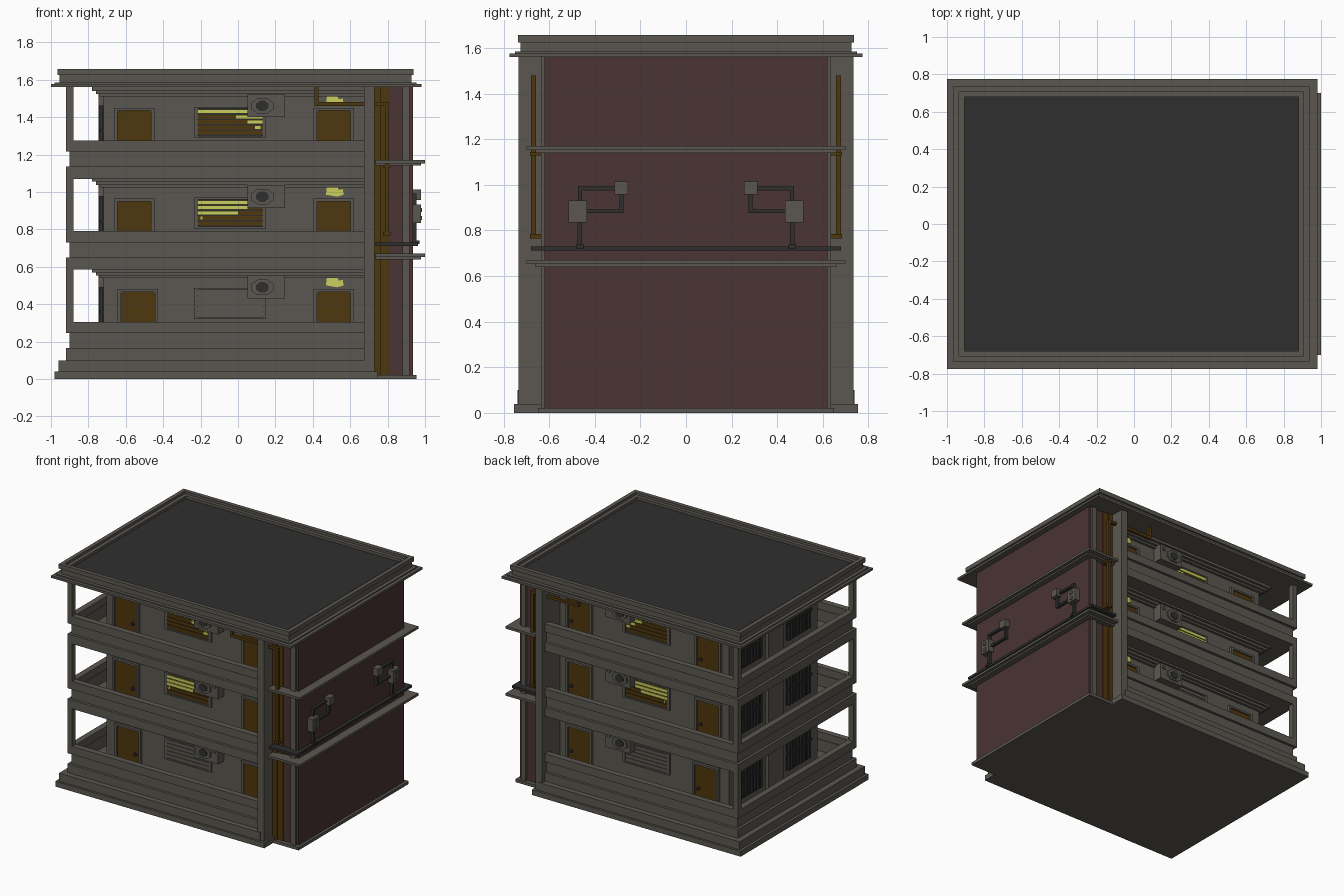
import bpy, bmesh, math

if "Cube" in bpy.data.objects:
    bpy.data.objects.remove(bpy.data.objects["Cube"])

def mat(name, c):
    m = bpy.data.materials.new(name)
    m.diffuse_color = (*c, 1)
    m.use_nodes = True
    m.node_tree.nodes["Principled BSDF"].inputs["Base Color"].default_value = m.diffuse_color
    return m

CONCRETE = mat("concrete_grey", (.105, .097, .082))
BRICK = mat("brick_red", (.070, .034, .034))
WOOD = mat("brown_wood", (.078, .038, .004))
DARK = mat("dark_grey", (.028, .028, .028))
GLOW = mat("lit_yellow", (.60, .62, .11))


def finish(name, bm, m):
    bmesh.ops.recalc_face_normals(bm, faces=bm.faces)
    me = bpy.data.meshes.new(name)
    bm.to_mesh(me)
    bm.free()
    me.materials.append(m)
    ob = bpy.data.objects.new(name, me)
    bpy.context.collection.objects.link(ob)
    return ob


def boxes(name, m, *specs, mirror=False):
    """Each spec is x0, x1, y0, y1, z0, z1; mirror repeats it across y."""
    bm = bmesh.new()
    for x0, x1, y0, y1, z0, z1 in specs:
        for s in ((1, -1) if mirror else (1,)):
            vs = bmesh.ops.create_cube(bm, size=1)["verts"]
            for v in vs:
                v.co.x = (x0 + x1) / 2 + v.co.x * (x1 - x0)
                v.co.y = s * (y0 + y1) / 2 + v.co.y * (y1 - y0)
                v.co.z = (z0 + z1) / 2 + v.co.z * (z1 - z0)
    return finish(name, bm, m)


def plate(name, m, outline, y0, y1):
    """Extrude an (x, z) outline between y0 and y1 on the front and back."""
    bm = bmesh.new()
    for s in (-1, 1):
        f = bm.faces.new([bm.verts.new((x, s * y0, z)) for x, z in outline])
        r = bmesh.ops.extrude_face_region(bm, geom=[f])
        for v in r["geom"]:
            if isinstance(v, bmesh.types.BMVert):
                v.co.y = s * y1
    return finish(name, bm, m)


def ngon(x, z, r, n=8, rz=None):
    rz = rz or r
    return [(x + r * math.cos(math.tau * (i + .5) / n),
             z + rz * math.sin(math.tau * (i + .5) / n)) for i in range(n)]


W = .52      # front and back wall of the core
FIN = .675   # inner side of the end fin

# Stepped base
boxes("base_steps", CONCRETE,
      (-.98, .745, -.755, .755, 0, .04), (-.96, .70, -.74, .74, .04, .10),
      (-.92, .70, -.70, .70, .10, .165))
# Core walls
boxes("core", CONCRETE, (-.72, .73, -W, W, .16, 1.57))
# End fins
boxes("end_fin", CONCRETE, (FIN, .73, W - .02, .735, .03, 1.57), mirror=True)


def wrap(name, out_x, out_y, t, z0, z1, m=CONCRETE):
    """U-shaped wall around front, left and back."""
    boxes(name, m, (-out_x, -out_x + t, -out_y, out_y, z0, z1),
          (-out_x + t, FIN + .01, out_y - t, out_y, z0, z1),
          (-out_x + t, FIN + .01, -out_y, -out_y + t, z0, z1))


for i in range(3):
    d = .485 * i
    top = .595 + d      # ceiling of this storey
    # Balcony parapet and top rail
    wrap(f"balcony_wall_{i}", .90, .68, .03, .155 + d, .25 + d)
    wrap(f"balcony_rail_{i}", .92, .70, .045, .245 + d, .305 + d)
    # Slab over the storey
    if i < 2:
        boxes(f"slab_{i}", CONCRETE, (-.92, .70, -.70, .70, top - .01, .65 + d))
    # Corner posts
    boxes(f"corner_post_{i}", CONCRETE, (-.92, -.88, .66, .70, .30 + d, top + .01), mirror=True)
    # Ceiling moulding
    boxes(f"ceiling_moulding_{i}", CONCRETE,
          (-.78, .68, -W - .06, W + .06, top - .025, top + .005),
          (-.76, .68, -W - .04, W + .04, top - .042, top - .02),
          (-.74, .68, -W - .02, W + .02, top - .056, top - .04))
    # Doors with frames and knobs
    for j, cx in enumerate((-.555 + (.02 if i == 0 else 0), .512)):
        h = .465 + d
        boxes(f"door_frame_{i}_{j}", CONCRETE,
              (cx - .108, cx - .09, W, W + .02, .16 + d, h + .015),
              (cx + .09, cx + .108, W, W + .02, .16 + d, h + .015),
              (cx - .09, cx + .09, W, W + .02, h, h + .015), mirror=True)
        plate(f"door_{i}_{j}", WOOD,
              [(cx - .09, .16 + d), (cx + .09, .16 + d), (cx + .09, h - .012),
               (cx + .078, h), (cx - .078, h), (cx - .09, h - .012)], W - .005, W + .009)
        plate(f"door_knob_{i}_{j}", DARK, ngon(cx + .06, .29 + d, .012), W, W + .025)
    # Broken lit pane over the right door
    plate(f"transom_glass_{i}", GLOW,
          [(.47, .50 + d), (.53, .49 + d), (.565, .50 + d), (.56, .53 + d),
           (.54, .525 + d), (.53, .545 + d), (.475, .54 + d)], W - .005, W + .008)
    # Shuttered window
    boxes(f"window_frame_{i}", CONCRETE,
          (-.235, .15, W, W + .012, .475 + d, .485 + d), (-.235, .15, W, W + .012, .32 + d, .33 + d),
          (-.235, -.215, W, W + .012, .33 + d, .475 + d), (.13, .15, W, W + .012, .33 + d, .475 + d),
          mirror=True)
    boxes(f"window_pane_{i}", CONCRETE if i == 0 else DARK,
          (-.215, .13, W - .005, W + .003, .33 + d, .475 + d), mirror=True)
    for k in range(5):
        z = .448 + d - k * .028
        # yellow span of each slat, the rest of the slat is wood
        lit = {1: [(-.215, .05), (-.215, .05), (-.215, .0), (-.2, -.19), None],
               2: [(-.215, .05), (-.01, .13), (.05, .13), (.09, .12), None]}.get(i, [None] * 5)[k]
        boxes(f"window_slat_{i}_{k}", WOOD if i else CONCRETE,
              (-.215, .13, W, W + .009, z, z + .022), mirror=True)
        if lit:
            boxes(f"lit_slat_{i}_{k}", GLOW, (*lit, W, W + .013, z, z + .022), mirror=True)
    # Air conditioner
    az = .49 + d
    boxes(f"air_conditioner_{i}", CONCRETE, (.05, .25, W, W + .07, az - .06, az + .062), mirror=True)
    plate(f"fan_ring_{i}", CONCRETE, ngon(.13, az, .065, 8, .045), W + .065, W + .08)
    plate(f"fan_{i}", DARK, ngon(.13, az, .036, 8, .03), W + .07, W + .085)
    boxes(f"ac_switch_{i}", CONCRETE, (.21, .232, W + .06, W + .078, az + .02, az + .042), mirror=True)
    # Side wall grilles and pilaster
    boxes(f"side_pilaster_{i}", CONCRETE, (-.745, -.71, -.09, .09, .16 + d, top), )
    boxes(f"side_grille_back_{i}", DARK, (-.726, -.71, .15, .44, .23 + d, .49 + d), mirror=True)
    boxes(f"side_grille_bars_{i}", DARK,
          *[(-.742, -.72, .16 + k * .034, .178 + k * .034, .23 + d, .485 + d) for k in range(8)],
          (-.738, -.72, .15, .44, .35 + d, .365 + d), (-.742, -.72, .15, .44, .478 + d, .492 + d),
          mirror=True)

# Right brick block with corner pilasters
boxes("brick_block", BRICK, (.79, .935, -.62, .62, .01, 1.57))
boxes("block_link", CONCRETE, (.70, .80, -.60, .60, .01, 1.57))
boxes("corner_pilaster", CONCRETE, (.88, .918, .60, .635, .01, 1.57), mirror=True)
boxes("block_foot", CONCRETE, (.74, .955, -.65, .65, 0, .022))
# Brown timber strip between fin and block
boxes("timber_strip", WOOD, (.73, .765, .59, .635, .02, 1.565), (.765, .81, .59, .625, .02, 1.565), mirror=True)
# Ledges
for n, z in (("lower", .64), ("upper", 1.14)):
    boxes(n + "_ledge", CONCRETE, (.735, .978, -.66, .66, z, z + .015),
          (.735, 1.0, -.70, .70, z + .012, z + .03))
# Brown drain pipe
boxes("drain_pipe", WOOD, (.785, .808, .658, .68, .77, 1.48),
      (.41, .808, .658, .68, 1.46, 1.48), (.41, .43, .658, .68, 1.46, 1.565),
      (.775, .815, .62, .684, .765, .785), (.775, .815, .62, .684, 1.13, 1.145), mirror=True)

# Dark cable run around the block
boxes("cable_run", DARK, (.93, .962, -.68, .68, .712, .73))
boxes("cable_return", DARK, (.735, .962, .625, .68, .712, .73), mirror=True)
# Meter boxes and conduits
boxes("conduit", DARK, (.935, .955, .457, .475, .72, .85), (.935, .97, .45, .482, .722, .74),
      (.935, .955, .457, .473, .92, .992), (.935, .955, .30, .473, .976, .992),
      (.935, .955, .275, .292, .876, .96), (.935, .955, .275, .45, .876, .892), mirror=True)
boxes("meter_box", CONCRETE, (.93, .978, .435, .515, .835, .932), (.93, .978, .255, .313, .957, 1.014),
      mirror=True)
boxes("meter_dial", CONCRETE, (.97, .984, .463, .488, .893, .915), (.97, .984, .463, .488, .85, .872),
      mirror=True)

# Roof: cornice, parapet ring and dark deck
boxes("roof_cornice", CONCRETE, (-1, .98, -.775, .775, 1.56, 1.577),
      (-.98, .955, -.75, .75, 1.575, 1.585))


def ring(name, x0, x1, y, z0, z1, t):
    boxes(name, CONCRETE, (x0, x0 + t, -y, y, z0, z1), (x1 - t, x1, -y, y, z0, z1),
          (x0 + t, x1 - t, y - t, y, z0, z1), (x0 + t, x1 - t, -y, -y + t, z0, z1))


ring("parapet_lower", -.955, .928, .725, 1.58, 1.63, .03)
ring("parapet_cap", -.965, .937, .737, 1.625, 1.658, .03)
ring("parapet_inner_lip", -.937, .91, .71, 1.58, 1.64, .03)
boxes("roof_deck", DARK, (-.93, .90, -.70, .70, 1.57, 1.62))
